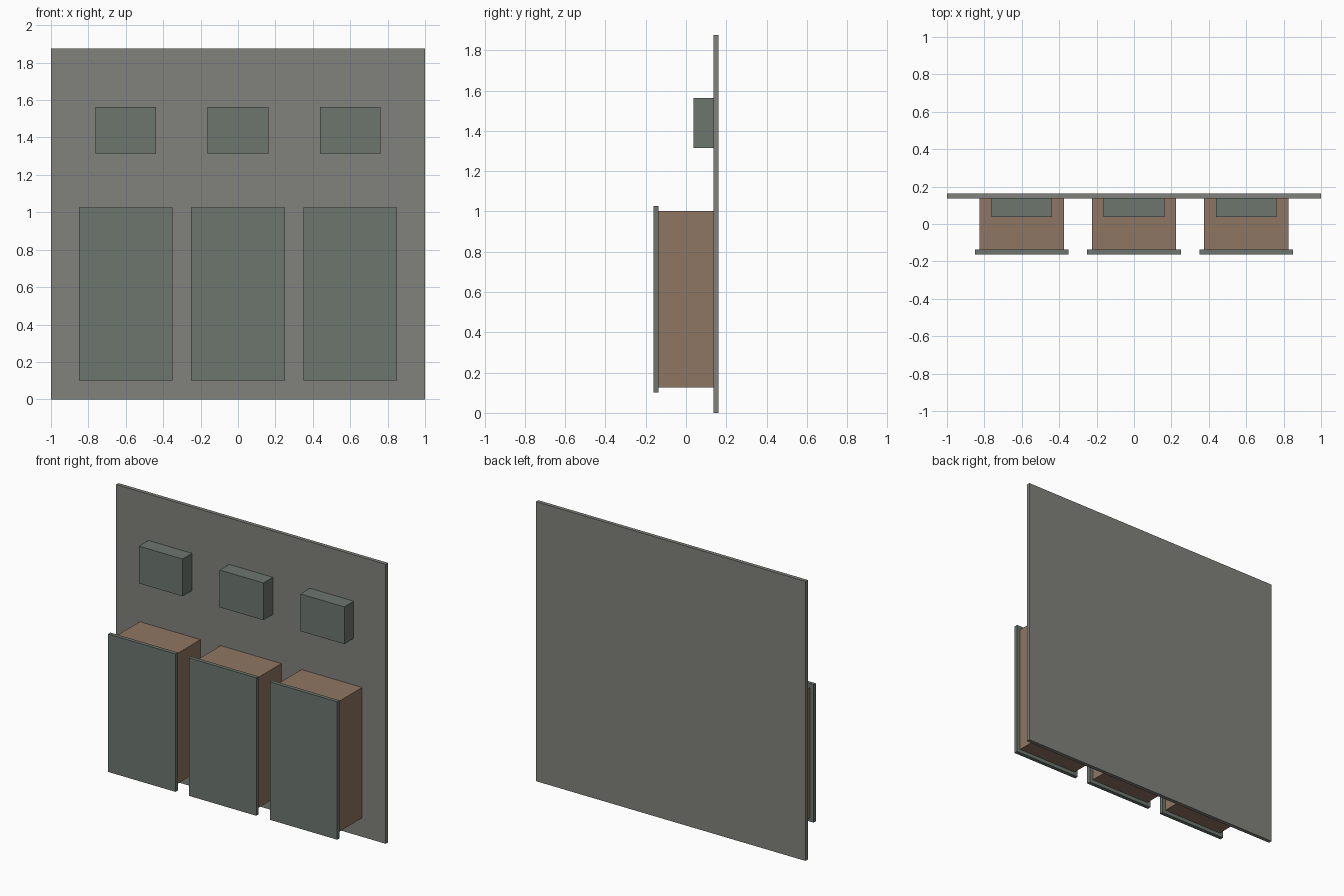
import bpy

if "Cube" in bpy.data.objects:
    bpy.data.objects.remove(bpy.data.objects["Cube"])


def material(name, rgb):
    m = bpy.data.materials.new(name)
    m.diffuse_color = (*rgb, 1)
    m.use_nodes = True
    m.node_tree.nodes["Principled BSDF"].inputs["Base Color"].default_value = m.diffuse_color
    return m


def box(name, x, y, z, mat):
    """Axis-aligned box from (min, max) ranges."""
    ranges = (x, y, z)
    bpy.ops.mesh.primitive_cube_add(size=1, location=[(a + b) / 2 for a, b in ranges])
    ob = bpy.context.object
    ob.name = name
    ob.scale = [b - a for a, b in ranges]
    bpy.ops.object.transform_apply(location=False, rotation=False, scale=True)
    ob.data.materials.append(mat)
    return ob


green = material("green_paint", (0.15, 0.182, 0.155))
brown = material("brown_board", (0.275, 0.18, 0.122))
grey = material("dark_grey_wall", (0.22, 0.22, 0.205))

BACK = 0.1625
EMBED = BACK - 0.0005   # boxes run through the wall, just short of its rear face

# Back wall
box("back_wall", (-1, 1), (BACK - 0.025, BACK), (0, 1.875), grey)

# Three bays: cabinet body, overhanging front panel, small box above
for i, cx in enumerate((-0.6, 0, 0.6), 1):
    box(f"cabinet_body_{i}", (cx - 0.225, cx + 0.225), (-0.1375, EMBED), (0.127, 1.002), brown)
    box(f"front_panel_{i}", (cx - 0.25, cx + 0.25), (-BACK, -0.1375), (0.102, 1.027), green)
    box(f"upper_box_{i}", (cx - 0.1625, cx + 0.1625), (0.0375, EMBED), (1.314, 1.564), green)
